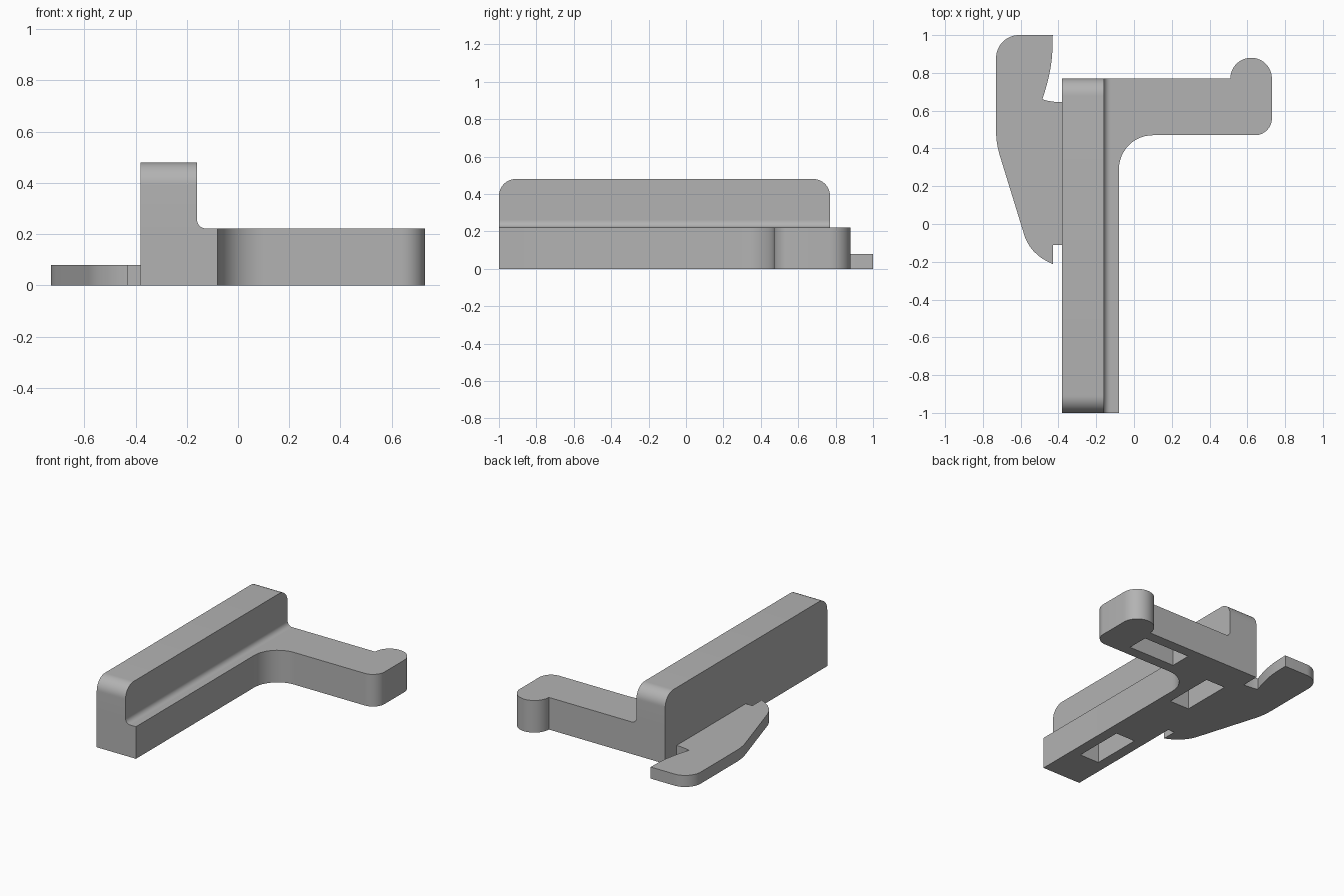
import bpy, bmesh
from math import radians, sin, cos
from mathutils import Vector

cube = bpy.data.objects.get("Cube")
if cube:
    bpy.data.objects.remove(cube, do_unlink=True)

grey = bpy.data.materials.new("plain grey")
grey.use_nodes = True
colour = (0.45, 0.45, 0.45, 1)
grey.diffuse_color = colour
grey.node_tree.nodes["Principled BSDF"].inputs["Base Color"].default_value = colour


def arc(cx, cy, r, start, end, steps=12):
    """Points along a circular arc, angles in degrees."""
    angles = [radians(start + (end - start) * i / steps) for i in range(steps + 1)]
    return [(cx + r * cos(a), cy + r * sin(a)) for a in angles]


def bend(a, b, c, steps=8):
    """Points along a quadratic curve from a to c, pulled towards b."""
    a, b, c = Vector(a), Vector(b), Vector(c)
    ts = [i / steps for i in range(steps + 1)]
    return [tuple(a * (1 - t) ** 2 + b * 2 * t * (1 - t) + c * t * t) for t in ts]


def extrude(name, outline, place, shift):
    """Solid made by sweeping a flat outline along a straight shift."""
    bm = bmesh.new()
    face = bm.faces.new([bm.verts.new(place(*p)) for p in outline])
    swept = bmesh.ops.extrude_face_region(bm, geom=[face], use_keep_orig=True)
    moved = [g for g in swept["geom"] if isinstance(g, bmesh.types.BMVert)]
    bmesh.ops.translate(bm, verts=moved, vec=shift)
    bmesh.ops.recalc_face_normals(bm, faces=bm.faces[:])
    mesh = bpy.data.meshes.new(name)
    bm.to_mesh(mesh)
    bm.free()
    mesh.materials.append(grey)
    ob = bpy.data.objects.new(name, mesh)
    bpy.context.collection.objects.link(ob)
    return ob


def activate(ob):
    bpy.ops.object.select_all(action="DESELECT")
    ob.select_set(True)
    bpy.context.view_layer.objects.active = ob


WALL_L, WALL_R, BASE_R = -0.38, -0.16, -0.08
FRONT, BACK = -1.0, 0.77
BASE_H, TOP, PLATE_H = 0.222, 0.48, 0.08


def flat(x, y):
    return (x, y, 0)


# L-shaped base: bar, inner fillet, arm and rounded knob at its tip
base_outline = [(WALL_L, FRONT), (BASE_R, FRONT)]
base_outline += arc(0.10, 0.29, 0.18, 180, 90)
base_outline += arc(0.64, 0.56, 0.09, -90, 0)
base_outline += arc(0.62, BACK, 0.11, 0, 180, 24)
base_outline += [(WALL_L, BACK)]
base = extrude("base_and_arm", base_outline, flat, (0, 0, BASE_H))

# Pockets sunk into the underside: centre and half sizes
pockets = [(-0.23, -0.54, 0.075, 0.18),
           (-0.23, 0.36, 0.075, 0.18),
           (0.31, 0.62, 0.18, 0.075)]
for x, y, w, d in pockets:
    outline = [(x - w, y - d), (x + w, y - d), (x + w, y + d), (x - w, y + d)]
    cutter = extrude("pocket_cutter", outline, lambda a, b: (a, b, -0.1), (0, 0, 0.25))
    cutter.hide_render = True
    mod = base.modifiers.new("pocket", "BOOLEAN")
    mod.operation = "DIFFERENCE"
    mod.solver = "EXACT"
    mod.object = cutter
    activate(base)
    bpy.ops.object.modifier_apply(modifier=mod.name)
    bpy.data.objects.remove(cutter, do_unlink=True)

# Tall wall with rounded upper ends
r = 0.09
wall_outline = [(FRONT, BASE_H)]
wall_outline += arc(FRONT + r, TOP - r, r, 180, 90)
wall_outline += arc(BACK - r, TOP - r, r, 90, 0)
wall_outline += [(BACK, BASE_H)]
wall = extrude("wall", wall_outline, lambda y, z: (WALL_L, y, z), (WALL_R - WALL_L, 0, 0))

# Small cove where the wall meets the base
f = 0.035
cove_outline = [(WALL_R, BASE_H)] + arc(WALL_R + f, BASE_H + f, f, 270, 180, 8)
cove = extrude("cove", cove_outline, lambda x, z: (x, FRONT, z), (0, BACK - FRONT, 0))

# Thin side plate with a hooked rear end and a pointed front
plate_outline = [(-0.43, 1.0)]
plate_outline += arc(-0.61, 0.88, 0.12, 90, 180)
plate_outline += bend((-0.73, 0.49), (-0.73, 0.42), (-0.705, 0.345))
plate_outline += bend((-0.585, -0.045), (-0.555, -0.16), (-0.43, -0.212))
plate_outline += [(-0.43, -0.11), (WALL_L, -0.11), (WALL_L, 0.645)]
plate_outline += bend((-0.40, 0.645), (-0.45, 0.648), (-0.485, 0.66), 5)
plate_outline += bend((-0.485, 0.66), (-0.435, 0.81), (-0.432, 0.92))
plate = extrude("side_plate", plate_outline, flat, (0, 0, PLATE_H))

for ob in (base, wall, cove, plate):
    activate(ob)
    bpy.ops.object.shade_smooth_by_angle(angle=radians(30))
